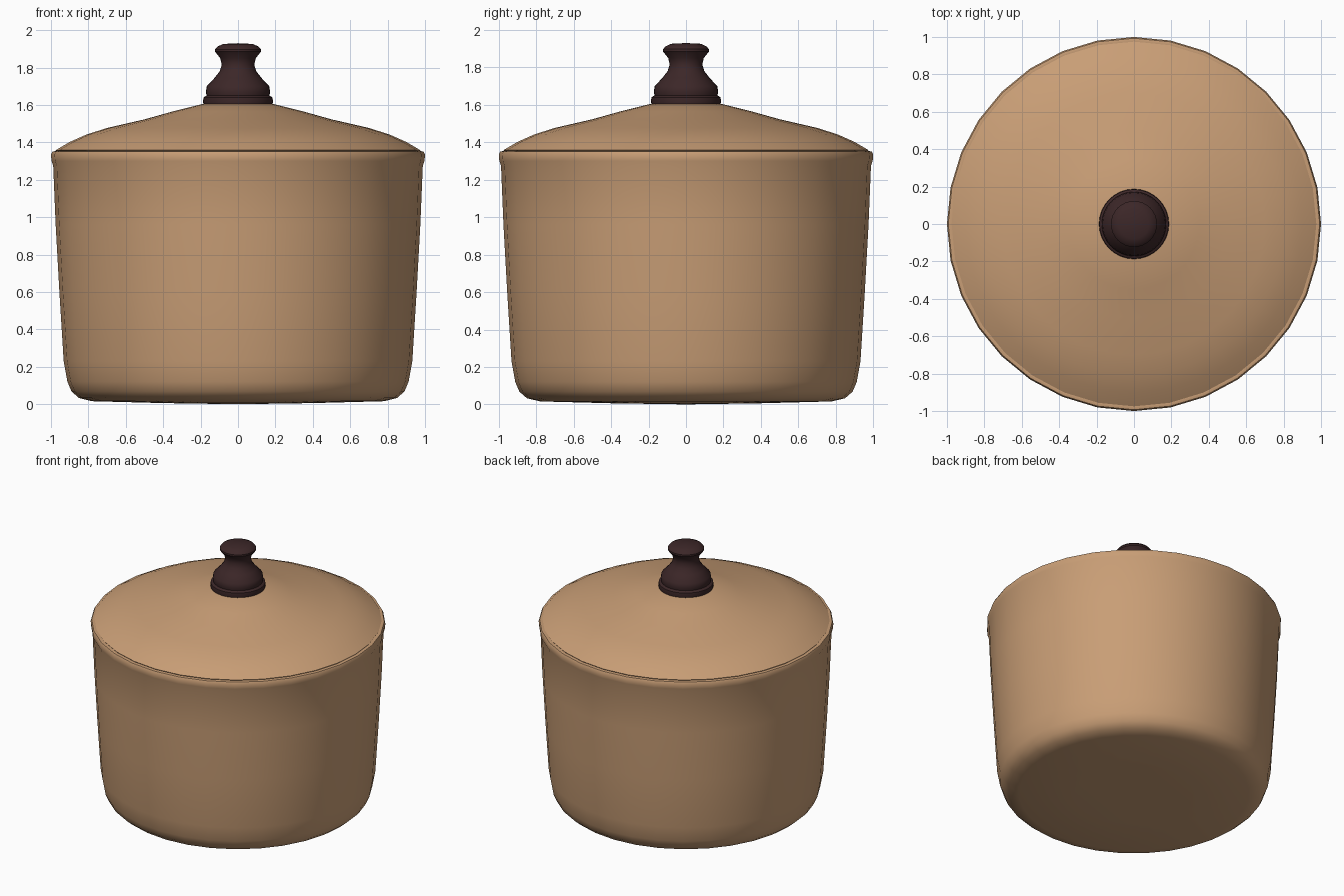
import bpy, bmesh, math

if "Cube" in bpy.data.objects:
    bpy.data.objects.remove(bpy.data.objects["Cube"])


def material(name, rgb):
    m = bpy.data.materials.new(name)
    m.diffuse_color = (*rgb, 1.0)
    m.use_nodes = True
    m.node_tree.nodes["Principled BSDF"].inputs["Base Color"].default_value = m.diffuse_color
    return m


def lathe(name, profile, mat, sides=32, angle=35):
    """Spin an (r, z) profile around the z axis."""
    bm = bmesh.new()
    rings = []
    for r, z in profile:
        if r == 0:
            rings.append([bm.verts.new((0, 0, z))] * sides)
        else:
            rings.append([bm.verts.new((r * math.cos(2 * math.pi * i / sides),
                                        r * math.sin(2 * math.pi * i / sides), z))
                          for i in range(sides)])
    for a, b in zip(rings, rings[1:]):
        for i in range(sides):
            j = (i + 1) % sides
            quad = list(dict.fromkeys((a[i], a[j], b[j], b[i])))
            bm.faces.new(quad)
    me = bpy.data.meshes.new(name)
    bm.to_mesh(me)
    bm.free()
    me.materials.append(mat)
    ob = bpy.data.objects.new(name, me)
    bpy.context.collection.objects.link(ob)
    bpy.ops.object.select_all(action='DESELECT')
    ob.select_set(True)
    bpy.context.view_layer.objects.active = ob
    bpy.ops.object.shade_smooth_by_angle(angle=math.radians(angle))
    return ob


clay = material("tan clay", (0.58, 0.34, 0.18))
dark = material("dark brown", (0.045, 0.02, 0.021))

# pot body with rounded base and thick rim
lathe("pot_body", [(0, 0), (0.40, 0.006), (0.78, 0.016), (0.85, 0.033), (0.89, 0.068),
                   (0.912, 0.12), (0.932, 0.23), (0.955, 0.60), (0.975, 0.96),
                   (0.988, 1.275), (0.997, 1.30), (1.0, 1.335), (0.993, 1.35),
                   (0.975, 1.354), (0.95, 1.345)], clay, angle=50)

# domed lid
lathe("lid", [(0.965, 1.345), (0.975, 1.358), (0.90, 1.402), (0.81, 1.442), (0.70, 1.477),
              (0.50, 1.523), (0.35, 1.565), (0.19, 1.605), (0, 1.61)], clay)

# turned knob
lathe("knob", [(0.183, 1.60), (0.187, 1.615), (0.185, 1.64), (0.168, 1.65), (0.172, 1.67),
               (0.167, 1.70), (0.125, 1.745), (0.098, 1.78), (0.087, 1.815), (0.095, 1.85),
               (0.123, 1.885), (0.123, 1.897), (0.11, 1.912), (0.08, 1.926), (0, 1.93)], dark)
